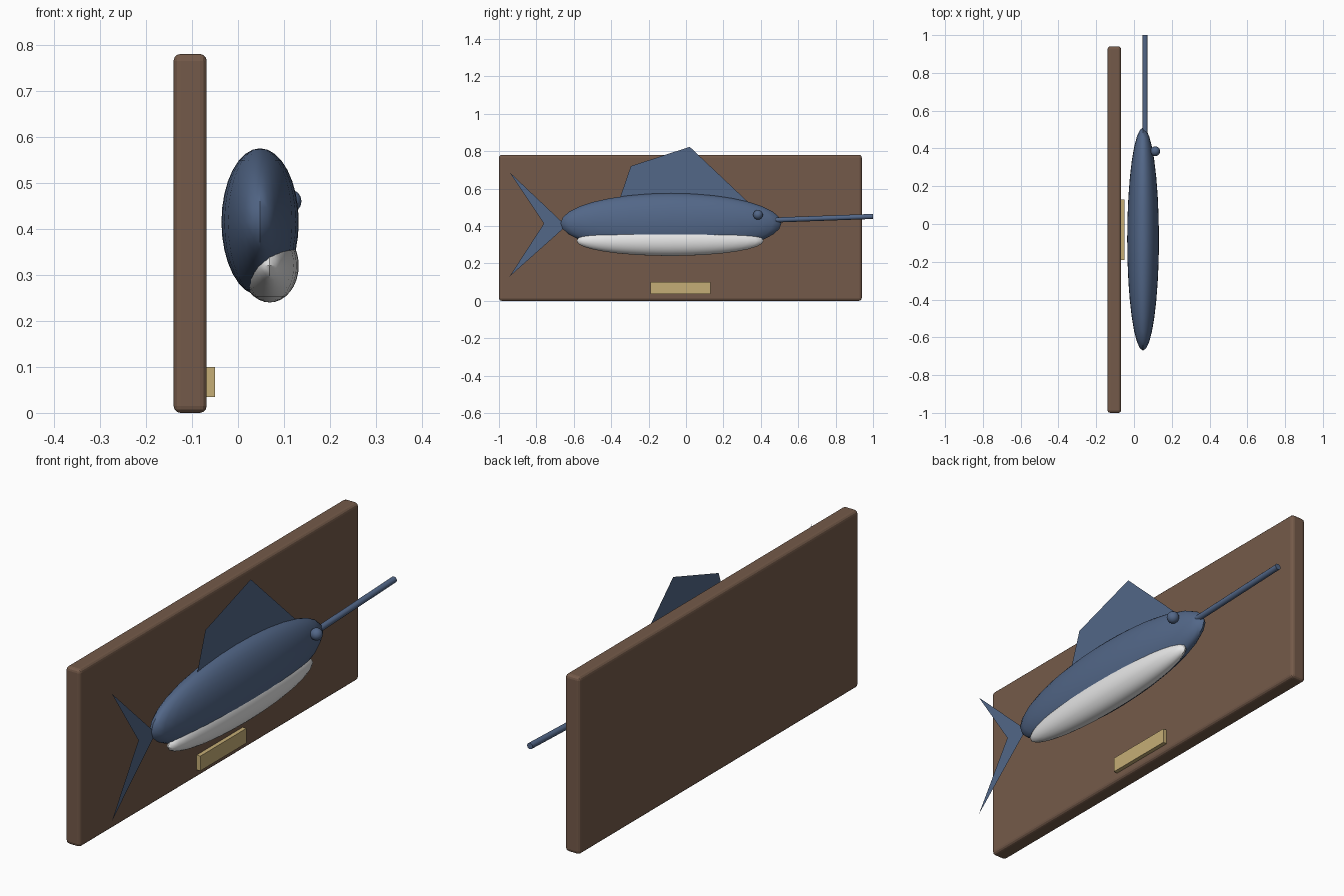
import bpy
import math
from mathutils import Vector

cube = bpy.data.objects.get("Cube")
if cube:
    bpy.data.objects.remove(cube, do_unlink=True)


def material(name, rgb):
    mat = bpy.data.materials.new(name)
    mat.use_nodes = True
    mat.diffuse_color = (*rgb, 1)
    bsdf = mat.node_tree.nodes["Principled BSDF"]
    bsdf.inputs["Base Color"].default_value = (*rgb, 1)
    bsdf.inputs["Roughness"].default_value = 0.6
    return mat


wood = material("brown wood", (0.175, 0.102, 0.067))
blue = material("blue skin", (0.085, 0.135, 0.245))
white = material("white belly", (0.8, 0.8, 0.8))
brass = material("brass", (0.56, 0.42, 0.18))


def finish(name, mat, smooth=False):
    obj = bpy.context.object
    obj.name = name
    obj.data.materials.append(mat)
    if smooth:
        bpy.ops.object.shade_smooth_by_angle(angle=math.radians(40))
    return obj


def box(name, low, high, mat, bevel):
    low, high = Vector(low), Vector(high)
    bpy.ops.mesh.primitive_cube_add(size=1, location=(low + high) / 2)
    bpy.context.object.scale = high - low
    bpy.ops.object.transform_apply(location=False, rotation=False, scale=True)
    obj = finish(name, mat)
    if bevel:
        mod = obj.modifiers.new("rounded edges", "BEVEL")
        mod.width = bevel
        mod.segments = 3
    return obj


def ellipsoid(name, centre, radii, mat, segments=32, rings=16):
    bpy.ops.mesh.primitive_uv_sphere_add(segments=segments, ring_count=rings, radius=1, location=centre)
    bpy.context.object.scale = radii
    bpy.ops.object.transform_apply(location=False, rotation=False, scale=True)
    return finish(name, mat, smooth=True)


def fin(name, outline, mat):
    # paper-thin sheet in the fish's centre plane
    mesh = bpy.data.meshes.new(name)
    mesh.from_pydata([(MID, y, z) for y, z in outline], [], [range(len(outline))])
    obj = bpy.data.objects.new(name, mesh)
    bpy.context.collection.objects.link(obj)
    mesh.materials.append(mat)


MID = 0.048

# Wall board and name plate
box("wall_board", (-0.14, -1, 0), (-0.068, 0.94, 0.78), wood, 0.015)
box("brass_plate", (-0.07, -0.19, 0.035), (-0.05, 0.13, 0.1), brass, 0)

# Fish body, belly and eye
ellipsoid("fish_body", (MID, -0.08, 0.415), (0.084, 0.59, 0.16), blue)
ellipsoid("fish_belly", (0.069, -0.085, 0.32), (0.063, 0.5, 0.08), white)
ellipsoid("left_eye", (0.112, 0.385, 0.46), (0.026, 0.026, 0.026), blue, 16, 8)

# Back fin and forked tail
fin("back_fin", [(-0.36, 0.53), (-0.295, 0.72), (0.02, 0.823), (0.33, 0.53)], blue)
fin("tail_fin", [(-0.944, 0.688), (-0.64, 0.4), (-0.944, 0.129), (-0.76, 0.413)], blue)

# Long bill, rising slightly to the tip
root, tip = Vector((0.059, 0.48, 0.432)), Vector((0.059, 1, 0.451))
axis = tip - root
bpy.ops.mesh.primitive_cylinder_add(vertices=12, radius=0.0135, depth=axis.length,
                                    location=(root + tip) / 2,
                                    rotation=axis.to_track_quat("Z", "Y").to_euler())
finish("bill", blue, smooth=True)
